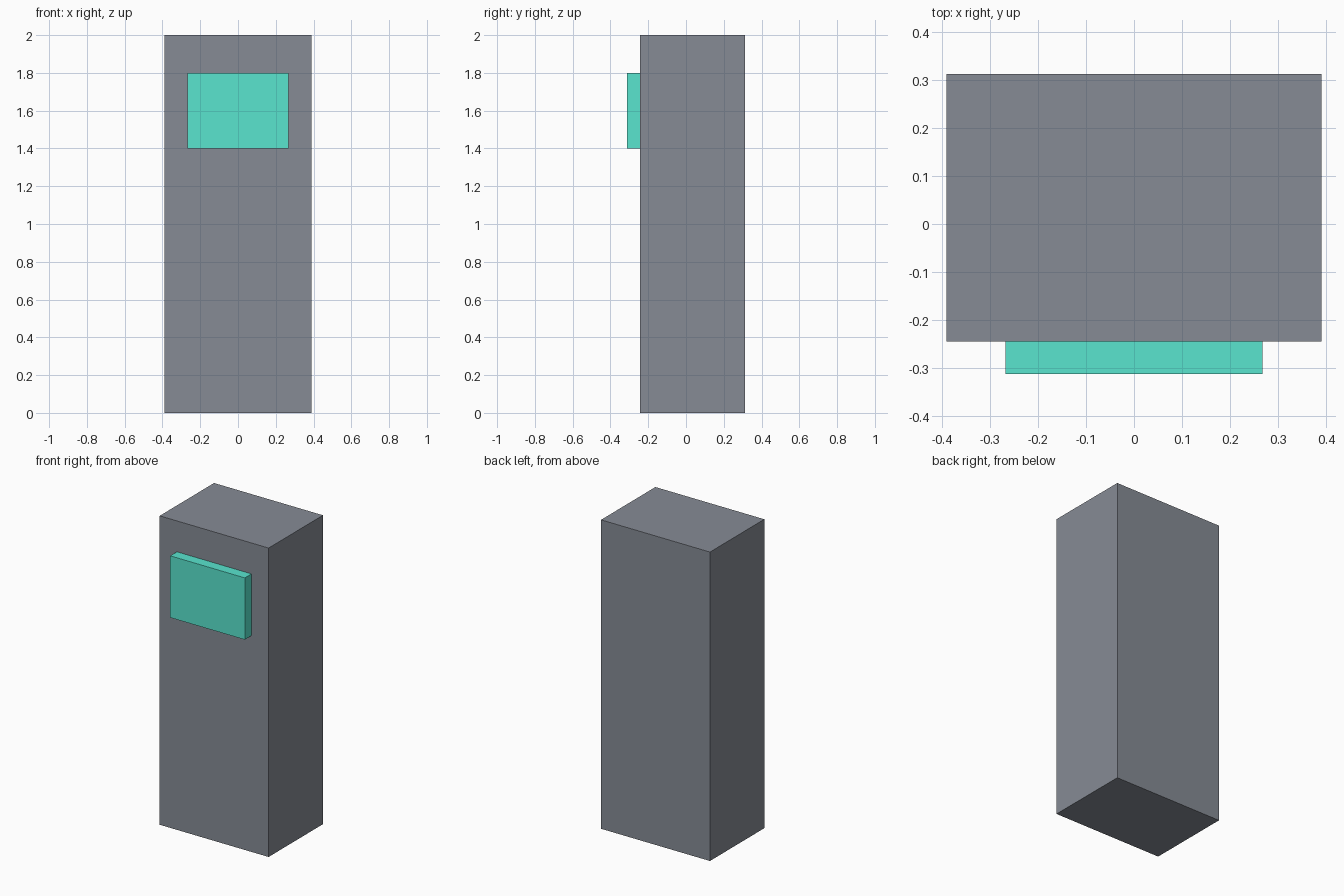
import bpy

if "Cube" in bpy.data.objects:
    bpy.data.objects.remove(bpy.data.objects["Cube"])


def box(name, lo, hi, colour):
    """Axis-aligned coloured box between two opposite corners."""
    centre = [(a + b) / 2 for a, b in zip(lo, hi)]
    size = [b - a for a, b in zip(lo, hi)]
    bpy.ops.mesh.primitive_cube_add(size=1, location=centre)
    ob = bpy.context.object
    ob.name = name
    ob.scale = size
    bpy.ops.object.transform_apply(location=False, rotation=False, scale=True)
    mat = bpy.data.materials.new(name + "_colour")
    mat.diffuse_color = (*colour, 1.0)
    mat.use_nodes = True
    mat.node_tree.nodes["Principled BSDF"].inputs["Base Color"].default_value = mat.diffuse_color
    ob.data.materials.append(mat)
    return ob


# Tall slate cabinet body
box("cabinet_body", (-0.39, -0.244, 0.0), (0.39, 0.312, 2.0), (0.24, 0.26, 0.30))

# Raised teal screen on the front
box("screen", (-0.267, -0.312, 1.4), (0.267, -0.244, 1.8), (0.10, 0.78, 0.62))
